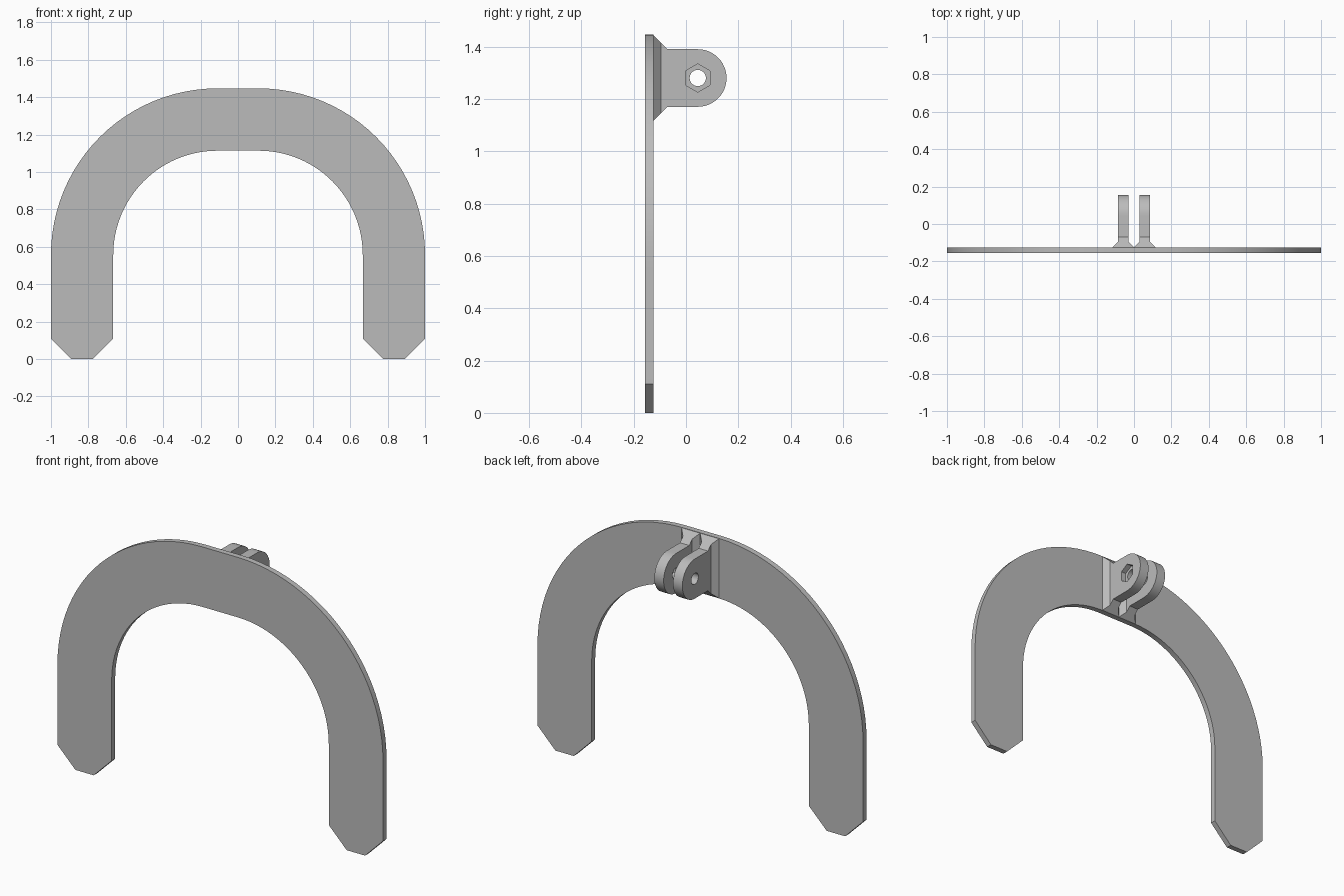
import bpy, bmesh
from math import sin, cos, pi
from mathutils import Matrix, Vector

if "Cube" in bpy.data.objects:
    bpy.data.objects.remove(bpy.data.objects["Cube"], do_unlink=True)

grey = bpy.data.materials.new("plain grey")
grey.use_nodes = True
grey.diffuse_color = (0.5, 0.5, 0.5, 1)
grey.node_tree.nodes["Principled BSDF"].inputs["Base Color"].default_value = grey.diffuse_color

BACK = -0.125      # rear face of the plate
TOP, UNDER = 1.445, 1.115
PIN_Y, PIN_Z = 0.045, 1.28


def arc(cx, cz, r, a0, a1, n):
    return [(cx + r * cos(a0 + (a1 - a0) * i / n),
             cz + r * sin(a0 + (a1 - a0) * i / n)) for i in range(n + 1)]


def extrude(points, offset):
    bm = bmesh.new()
    face = bm.faces.new([bm.verts.new(p) for p in points])
    new = bmesh.ops.extrude_face_region(bm, geom=[face])["geom"]
    bmesh.ops.translate(bm, vec=Vector(offset),
                        verts=[g for g in new if isinstance(g, bmesh.types.BMVert)])
    bmesh.ops.recalc_face_normals(bm, faces=bm.faces[:])
    return bm


def make(name, bm):
    mesh = bpy.data.meshes.new(name)
    bm.to_mesh(mesh)
    bm.free()
    mesh.materials.append(grey)
    obj = bpy.data.objects.new(name, mesh)
    bpy.context.collection.objects.link(obj)
    return obj


def activate(obj):
    bpy.ops.object.select_all(action='DESELECT')
    obj.select_set(True)
    bpy.context.view_layer.objects.active = obj


def smooth(obj):
    activate(obj)
    bpy.ops.object.shade_smooth_by_angle(angle=pi / 7)


def drill(obj, x, radius, depth, sides):
    """Cut a straight pocket along x, centred on the pin axis."""
    bm = bmesh.new()
    bmesh.ops.create_cone(bm, cap_ends=True, segments=sides, radius1=radius,
                          radius2=radius, depth=depth,
                          matrix=Matrix.Translation((x, PIN_Y, PIN_Z))
                          @ Matrix.Rotation(pi / 2, 4, 'Y')
                          @ Matrix.Rotation(pi / 2, 4, 'Z'))
    cutter = make("cutter", bm)
    cutter.hide_render = True
    mod = obj.modifiers.new("pocket", 'BOOLEAN')
    mod.operation, mod.object, mod.solver = 'DIFFERENCE', cutter, 'EXACT'
    activate(obj)
    bpy.ops.object.modifier_apply(modifier=mod.name)
    bpy.data.objects.remove(cutter, do_unlink=True)


# Arched plate with chamfered feet
bend_x, bend_z, outer, inner = 0.11, 0.557, 0.89, 0.557
half = (arc(bend_x, bend_z, inner, pi / 2, 0, 24)
        + [(0.667, 0.11), (0.777, 0), (0.89, 0), (1, 0.11)]
        + arc(bend_x, bend_z, outer, 0, pi / 2, 24))
outline = half + [(-x, z) for x, z in reversed(half)]
plate = make("arched_plate", extrude([(x, -0.156, z) for x, z in outline],
                                     (0, BACK + 0.156, 0)))
smooth(plate)

# Pair of rounded mounting lugs with flared roots
r, thick, flare = 0.11, 0.057, 0.029
profile = ([(BACK, UNDER), (-0.07, PIN_Z - r)]
           + arc(PIN_Y, PIN_Z, r, -pi / 2, pi / 2, 24)
           + [(-0.07, PIN_Z + r), (BACK, TOP)])
for side, name in ((1, "left_lug"), (-1, "right_lug")):
    mid = side * 0.0575
    bm = extrude([(mid - thick / 2, y, z) for y, z in profile], (thick, 0, 0))
    bmesh.ops.bisect_plane(bm, geom=bm.verts[:] + bm.edges[:] + bm.faces[:],
                           plane_co=(0, BACK + flare, 0), plane_no=(0, 1, 0))
    for v in bm.verts:
        if v.co.y < BACK + 0.001:
            v.co.x += flare if v.co.x > mid else -flare
    lug = make(name, bm)
    drill(lug, mid, 0.031, 0.2 if side > 0 else 0.1, 32)
    if side > 0:
        # Hexagonal nut pocket on the outer face
        drill(lug, mid + thick / 2, 0.054, 0.06, 6)
    smooth(lug)
